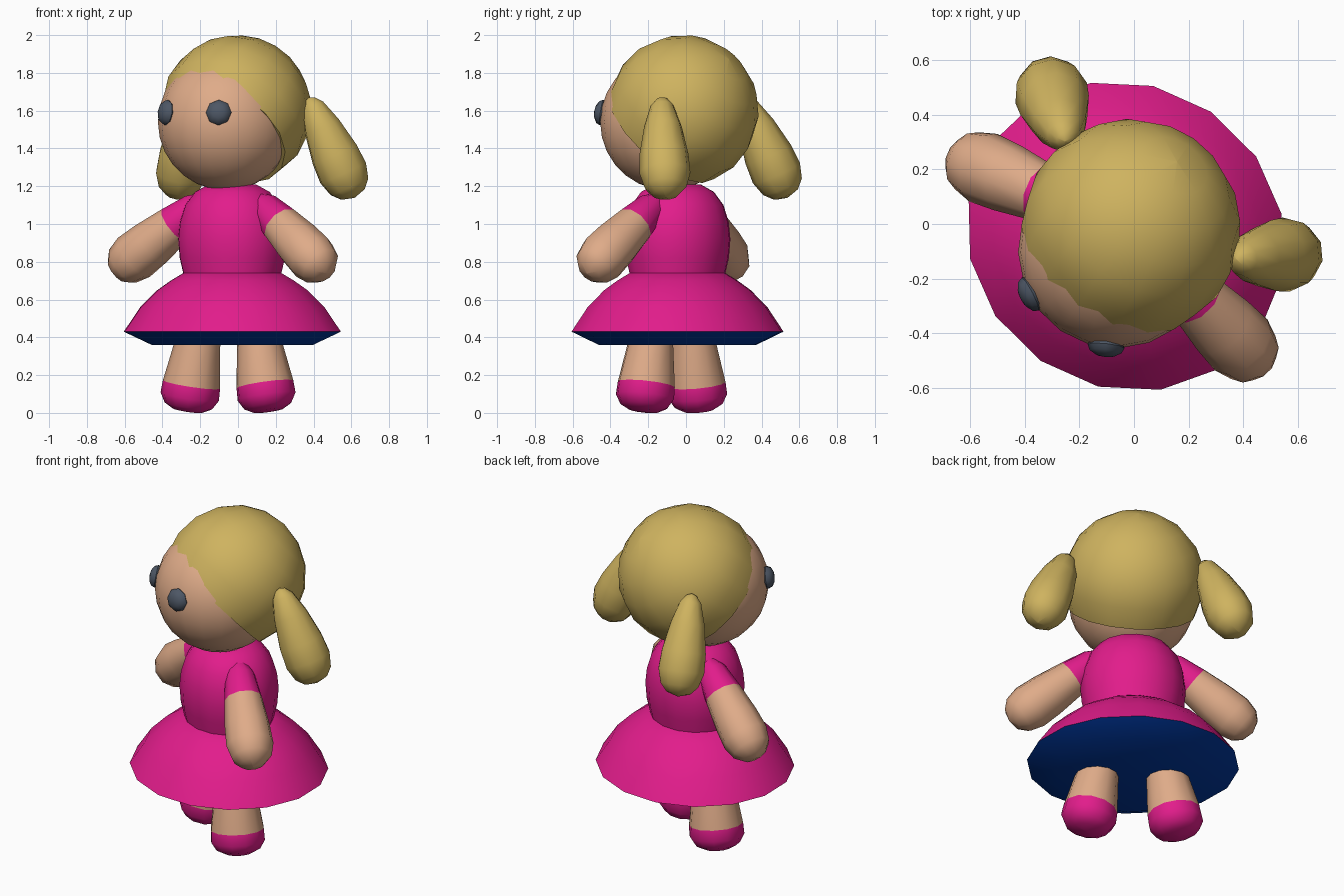
import bpy, bmesh, math
from mathutils import Vector, Matrix

if "Cube" in bpy.data.objects:
    bpy.data.objects.remove(bpy.data.objects["Cube"])

# whole doll is turned about z
TURN = Matrix.Translation((-0.03, -0.045, 0)) @ Matrix.Rotation(math.radians(-34.5), 4, 'Z')


def material(name, rgb):
    m = bpy.data.materials.new(name)
    m.diffuse_color = (*rgb, 1)
    m.use_nodes = True
    m.node_tree.nodes["Principled BSDF"].inputs["Base Color"].default_value = m.diffuse_color
    return m


SKIN = material("skin", (0.74, 0.41, 0.25))
PINK = material("pink cloth", (0.76, 0.012, 0.26))
HAIR = material("blonde hair", (0.62, 0.45, 0.115))
NAVY = material("blue lining", (0.0, 0.04, 0.36))
SLATE = material("slate eye", (0.075, 0.095, 0.13))


def finish(name, bm, mats):
    bmesh.ops.remove_doubles(bm, verts=bm.verts, dist=0.0005)
    bmesh.ops.recalc_face_normals(bm, faces=bm.faces)
    me = bpy.data.meshes.new(name)
    bm.to_mesh(me)
    bm.free()
    for m in mats:
        me.materials.append(m)
    ob = bpy.data.objects.new(name, me)
    bpy.context.collection.objects.link(ob)
    ob.matrix_world = TURN
    return ob


def loft(name, start, toward, profile, sides, mats, split=99, squash=(1, 1)):
    """Rings (distance, radius) along an axis; bands from split on use mats[1]."""
    start, toward = Vector(start), Vector(toward)
    d = (toward - start).normalized()
    rot = Matrix() if d.z > 0.999 else d.to_track_quat('Z', 'Y').to_matrix().to_4x4()
    frame = Matrix.Translation(start) @ rot
    bm = bmesh.new()
    rings = []
    for t, r in profile:
        angles = [2 * math.pi * i / sides for i in range(sides)]
        r = max(r, 0.0008)
        rings.append([bm.verts.new(frame @ Vector((r * squash[0] * math.cos(a),
                                                   r * squash[1] * math.sin(a), t)))
                      for a in angles])
    for k in range(len(rings) - 1):
        a, b = rings[k], rings[k + 1]
        for i in range(sides):
            j = (i + 1) % sides
            f = bm.faces.new((a[i], a[j], b[j], b[i]))
            f.material_index = 1 if k >= split else 0
    bm.faces.new(rings[0])
    bm.faces.new(rings[-1]).material_index = 1 if split < 99 else 0
    return finish(name, bm, mats)


def ball(name, centre, scale, segs, rings, mat, facing=None):
    bm = bmesh.new()
    bmesh.ops.create_uvsphere(bm, u_segments=segs, v_segments=rings, radius=1)
    m = Matrix.Diagonal((*scale, 1))
    if facing is not None:
        m = facing.to_track_quat('Z', 'Y').to_matrix().to_4x4() @ m
    bm.transform(Matrix.Translation(centre) @ m)
    return finish(name, bm, [mat])


# dress: bodice, then flared skirt with lining, both a little wider than deep
loft("bodice", (0, 0, 0), (0, 0, 1),
     [(0.70, 0.245), (0.74, 0.25), (0.82, 0.268), (0.92, 0.276), (1.01, 0.267),
      (1.10, 0.24), (1.17, 0.19), (1.21, 0.12)], 16, [PINK], squash=(1.08, 1))
loft("skirt", (0, 0, 0), (0, 0, 1),
     [(0.745, 0.25), (0.70, 0.325), (0.65, 0.395), (0.56, 0.485), (0.43, 0.572), (0.36, 0.425)],
     16, [PINK, NAVY], split=4, squash=(1.045, 0.965))

# head: face ball inside a hair cap cut by a slanted plane
FACE = Vector((0, -0.06, 1.54))
ball("face", FACE, (0.36, 0.36, 0.362), 20, 14, SKIN)
hair_mid = Vector((0, 0.035, 1.6))
back = Vector((0, 0.736, 0.677))
R = 0.402
angs = [65 + (180 - 65) * i / 6 for i in range(7)]
loft("hair_cap", hair_mid, hair_mid + back,
     [(-R * math.cos(math.radians(a)), R * math.sin(math.radians(a))) for a in angs],
     16, [HAIR])

for side, s in (("left", 1), ("right", -1)):
    # eyes
    p = Vector((s * 0.168, -0.372, 1.59))
    ball("eye_" + side, p, (0.068, 0.068, 0.04), 8, 6, SLATE, p - FACE)
    # pigtails
    loft("pigtail_" + side, (s * 0.38, 0.16, 1.67), (s * 0.525, 0.28, 1.26),
         [(0, 0.0), (0.012, 0.03), (0.05, 0.062), (0.17, 0.1), (0.33, 0.13), (0.44, 0.136),
          (0.52, 0.112), (0.565, 0.07), (0.585, 0.0)], 10, [HAIR])
    # arms with short sleeves
    loft("arm_" + side, (s * 0.16, -0.005, 1.13), (s * 0.59, -0.092, 0.81),
         [(0, 0.0), (0.01, 0.05), (0.08, 0.085), (0.23, 0.108), (0.40, 0.128), (0.52, 0.134),
          (0.60, 0.113), (0.645, 0.07), (0.665, 0.0)], 10, [PINK, SKIN], split=3)
    # legs with shoes
    loft("leg_" + side, (s * 0.175, -0.035, 0.50), (s * 0.262, -0.04, 0.0),
         [(0, 0.105), (0.15, 0.123), (0.355, 0.153), (0.42, 0.156), (0.47, 0.127),
          (0.495, 0.08), (0.503, 0.0)], 12, [SKIN, PINK], split=2)

# smooth shading, sharp seams kept
for ob in bpy.context.scene.objects:
    ob.select_set(True)
    bpy.context.view_layer.objects.active = ob
bpy.ops.object.shade_smooth_by_angle(angle=math.radians(45))
